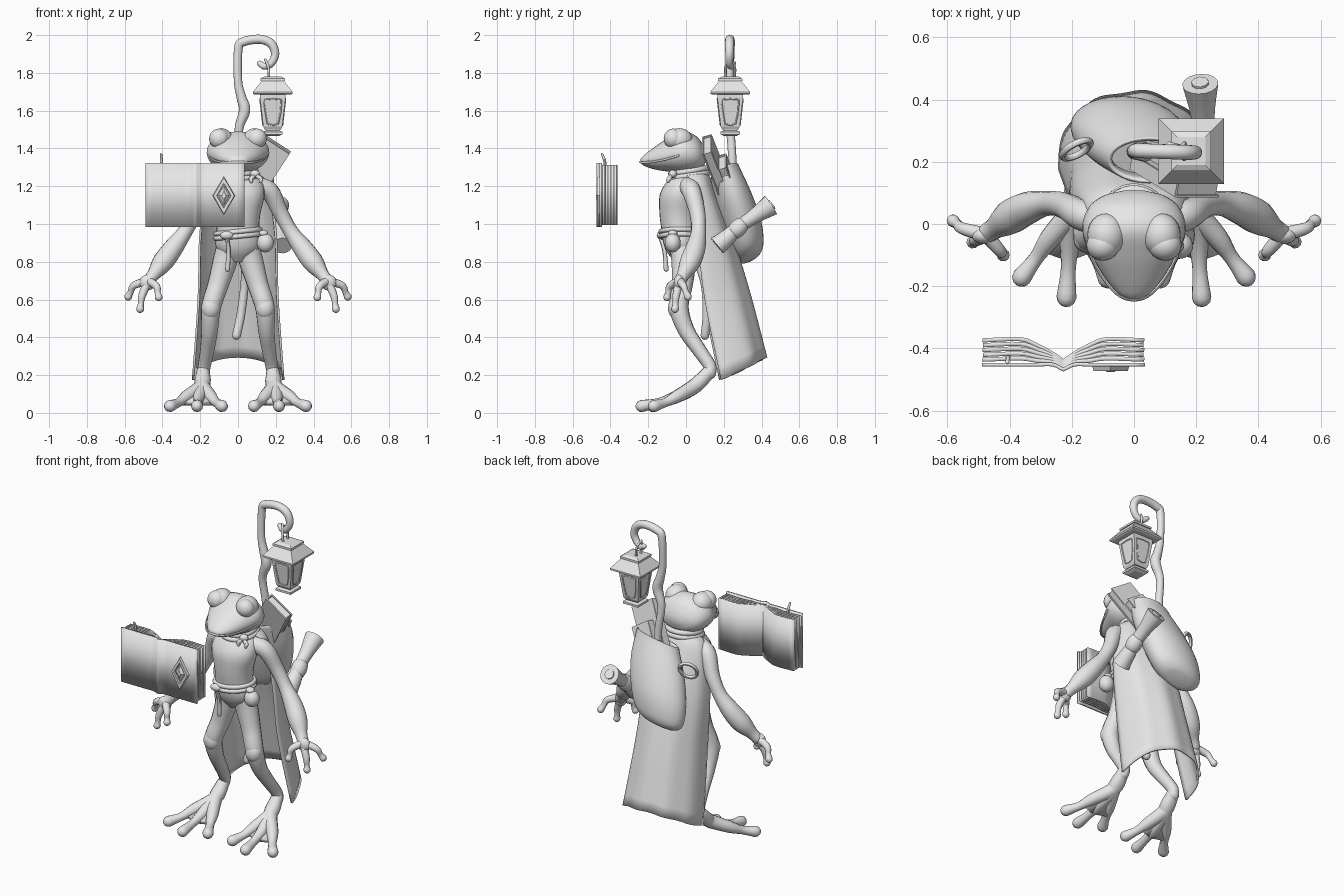
import bpy, bmesh, math
from mathutils import Vector, Matrix, Euler

cube = bpy.data.objects.get("Cube")
if cube:
    bpy.data.objects.remove(cube, do_unlink=True)

clay = bpy.data.materials.new("plain_grey")
clay.use_nodes = True
clay.diffuse_color = (0.8, 0.8, 0.8, 1)
clay.node_tree.nodes["Principled BSDF"].inputs["Base Color"].default_value = (0.8, 0.8, 0.8, 1)


def finish(name, bm, smooth=True):
    bmesh.ops.recalc_face_normals(bm, faces=bm.faces)
    me = bpy.data.meshes.new(name)
    bm.to_mesh(me)
    bm.free()
    me.materials.append(clay)
    ob = bpy.data.objects.new(name, me)
    bpy.context.collection.objects.link(ob)
    if smooth:
        bpy.ops.object.select_all(action='DESELECT')
        ob.select_set(True)
        bpy.context.view_layer.objects.active = ob
        bpy.ops.object.shade_smooth_by_angle(angle=math.radians(45))
    return ob


def spline(rows, steps=5):
    """Smooth curve through rows of any length."""
    rows = [Vector(r) for r in rows]
    p = [rows[0] * 2 - rows[1]] + rows + [rows[-1] * 2 - rows[-2]]
    out = []
    for a, b, c, d in zip(p, p[1:], p[2:], p[3:]):
        for i in range(steps):
            t = i / steps
            out.append((b * 2 + (c - a) * t + (a * 2 - b * 5 + c * 4 - d) * t * t
                        + (b * 3 - a - c * 3 + d) * t ** 3) / 2)
    return out + [rows[-1]]


def skin(name, rings, closed=True, caps=True, smooth=True):
    bm = bmesh.new()
    vs = [[bm.verts.new(p) for p in ring] for ring in rings]
    n = len(vs[0])
    for a, b in zip(vs, vs[1:]):
        for i in range(n if closed else n - 1):
            j = (i + 1) % n
            bm.faces.new((a[i], a[j], b[j], b[i]))
    if caps and closed:
        bm.faces.new(vs[0])
        bm.faces.new(vs[-1])
    return finish(name, bm, smooth)


def tube(name, pts, sides=14, steps=5, round_ends=True):
    """Tube through (x, y, z, radius) points."""
    path = [(Vector(p[:3]), max(p[3], 0.002)) for p in spline(pts, steps)]
    if round_ends:
        d0 = (path[0][0] - path[1][0]).normalized()
        d1 = (path[-1][0] - path[-2][0]).normalized()
        angs = [math.radians(a) for a in (30, 60, 82)]
        (s, rs), (e, re) = path[0], path[-1]
        path = ([(s + d0 * rs * math.sin(a), rs * math.cos(a)) for a in reversed(angs)] + path
                + [(e + d1 * re * math.sin(a), re * math.cos(a)) for a in angs])
    rings, u = [], None
    for i, (p, r) in enumerate(path):
        t = (path[min(i + 1, len(path) - 1)][0] - path[max(i - 1, 0)][0]).normalized()
        u = (t.orthogonal() if u is None else u - t * u.dot(t)).normalized()
        v = t.cross(u)
        rings.append([p + (u * math.cos(k * math.tau / sides) + v * math.sin(k * math.tau / sides)) * r
                      for k in range(sides)])
    return skin(name, rings)


def ball(name, loc, size, rot=(0, 0, 0)):
    bm = bmesh.new()
    m = Matrix.LocRotScale(Vector(loc), Euler(rot), Vector(size))
    bmesh.ops.create_uvsphere(bm, u_segments=24, v_segments=14, radius=1, matrix=m)
    return finish(name, bm)


def box(name, loc, size, rot=(0, 0, 0)):
    bm = bmesh.new()
    bmesh.ops.create_cube(bm, size=1, matrix=Matrix.LocRotScale(Vector(loc), Euler(rot), Vector(size)))
    return finish(name, bm, False)


def ellipse(c, a, b, n=28):
    c, a, b = Vector(c), Vector(a), Vector(b)
    return [c + a * math.cos(k * math.tau / n) + b * math.sin(k * math.tau / n) for k in range(n)]


# Torso and hips: rows of z, half width, centre y, half depth
torso = [(.8, .045, -.02, .04), (.85, .1, -.025, .075), (.9, .122, -.03, .09), (.97, .113, -.035, .095),
         (1.05, .118, -.04, .1), (1.15, .14, -.035, .105), (1.22, .13, -.01, .095), (1.28, .085, .02, .07),
         (1.34, .07, .02, .06)]
skin("torso", [ellipse((0, y, z), (hx, 0, 0), (0, hy, 0)) for z, hx, y, hy in spline(torso)])

# Head: rows of y, half width, bottom z, top z
head = [(-.24, .02, 1.322, 1.345), (-.222, .052, 1.308, 1.365), (-.17, .095, 1.29, 1.405),
        (-.1, .135, 1.278, 1.452), (-.02, .166, 1.268, 1.49), (.05, .148, 1.275, 1.468),
        (.09, .1, 1.3, 1.42), (.107, .035, 1.34, 1.38)]
skin("head", [ellipse((0, y, (lo + hi) / 2), (hx, 0, 0), (0, 0, (hi - lo) / 2))
              for y, hx, lo, hi in spline(head)])
lip = [(.158, -.04, 1.362), (.132, -.115, 1.341), (.09, -.185, 1.328), (.045, -.23, 1.326)]
lip = lip + [(0, -.243, 1.328)] + [(-x, y, z) for x, y, z in reversed(lip)]
tube("mouth_line", [(*p, .006) for p in lip], 8)

# Arms, legs, hands, feet and eyes on both sides
for s, side in ((1, "left"), (-1, "right")):
    def limb(name, pts, sides=14):
        tube(f"{side}_{name}", [(s * x, y, z, r) for x, y, z, r in pts], sides)

    ball(f"{side}_eye_socket", (s * .088, -.035, 1.445), (.062, .07, .062))
    ball(f"{side}_eye", (s * .1, -.068, 1.452), (.053, .05, .053))
    limb("arm", [(.1, .01, 1.2, .05), (.17, .03, 1.17, .05), (.225, .06, 1.06, .042), (.28, .066, .96, .04),
                 (.345, .05, .87, .053), (.4, .02, .795, .055), (.445, -.012, .735, .036), (.472, -.03, .7, .032)])
    ball(f"{side}_palm", (s * .48, -.037, .69), (.042, .028, .042), (0, s * -.6, 0))
    for i, ((kx, ky, kz), (tx, ty, tz)) in enumerate((((.432, -.085, .67), (.42, -.1, .612)),
                                                      ((.508, -.052, .62), (.518, -.058, .55)),
                                                      ((.55, -.015, .675), (.581, .01, .615)))):
        limb(f"finger_{i + 1}", [(.475, -.035, .7, .024), (kx, ky, kz, .02),
                                 (kx * .4 + tx * .6, ky * .4 + ty * .6, kz * .4 + tz * .6, .016),
                                 (tx, ty, tz, .021)], 10)
    limb("leg", [(.05, -.02, .88, .065), (.07, -.012, .8, .065), (.105, -.02, .68, .056), (.142, -.038, .56, .052),
                 (.15, 0, .44, .044), (.162, .065, .34, .038), (.178, .125, .25, .034), (.185, .125, .21, .034)])
    ball(f"{side}_kneecap", (s * .144, -.05, .555), (.05, .045, .06))
    for i, (tx, ty) in enumerate(((.36, -.17), (.217, -.235), (.085, -.175))):
        mx = .195 + (tx - .195) * .45
        limb(f"toe_{i + 1}", [(.185, .12, .215, .036), (.19, .05, .145, .04), (mx, -.045, .088, .034),
                              ((mx + tx) / 2, (ty - .05) / 2, .055, .024), (tx, ty, .036, .032)], 12)
    bm = bmesh.new()
    web = [bm.verts.new((s * x, y, z)) for x, y, z in
           ((.19, .08, .16), (.295, -.09, .062), (.21, -.12, .062), (.13, -.09, .062))]
    for a, b in ((1, 2), (2, 3)):
        bm.faces.new((web[0], web[a], web[b]))
    finish(f"{side}_foot_web", bm).modifiers.new("thickness", 'SOLIDIFY').thickness = .025

# Open cape: rows of front z, back z, half width, front y, back y
cape_rows = [(1.27, 1.29, .1, 0, .1), (1.2, 1.22, .165, .035, .14), (.95, .97, .205, .055, .235),
             (.6, .65, .215, .095, .335), (.175, .295, .245, .18, .428)]
rings = []
for j, (zf, zb, hw, yf, yb) in enumerate(spline(cape_rows, 6)):
    ring = []
    for k in range(41):
        a = math.radians(-90 + k * 4.5)
        c = math.cos(a)
        fold = .005 * j / 24 * math.sin(a * 9)
        ring.append((hw * math.sin(a) * (1 + fold), yf + (yb - yf) * c ** .85 + fold, zf + (zb - zf) * c))
    rings.append(ring)
cape = skin("cape", rings, closed=False)
cape.modifiers.new("thickness", 'SOLIDIFY').thickness = .012

# Neck scarf, knot and belt
for i, (z, r) in enumerate(((1.255, .1), (1.28, .094))):
    tube(f"scarf_{i + 1}", [(*p, .016) for p in ellipse((0, .015, z), (r, 0, 0), (0, r, .015), 16)
                            + [Vector((r, .015, z))]], 10, 3)
ball("scarf_knot", (.09, -.07, 1.265), (.026, .022, .022))
for i, dx in enumerate((.03, -.02)):
    tube(f"scarf_end_{i + 1}", [(.09, -.075, 1.26, .009), (.09 + dx, -.09, 1.24, .013),
                                (.09 + dx, -.095, 1.225, .009)], 8)
for i, z in enumerate((.935, .96)):
    tube(f"belt_{i + 1}", [(*p, .013) for p in ellipse((0, -.033, z), (.118, 0, .012), (0, .1, 0), 16)
                           + [Vector((.118, -.033, z + .012))]], 10, 3)
ball("belt_knot", (-.06, -.135, .94), (.035, .02, .022))
tube("belt_end", [(-.06, -.14, .94, .01), (-.05, -.115, .86, .011), (-.055, -.105, .76, .013)], 8)
ball("belt_pouch", (.145, -.07, .9), (.045, .042, .05))
ball("pouch_neck", (.135, -.07, .95), (.025, .025, .018))
tube("hanging_strap", [(.04, .05, .83, .02), (.035, .1, .68, .022), (.015, .11, .52, .023), (-.008, .1, .41, .023)])

# Pack on the back: rows of centre x, y, z, half width, half depth
pack = [(-.045, .345, .815, .03, .02), (-.044, .34, .825, .11, .06), (-.04, .328, .87, .165, .09),
        (-.02, .3, .98, .19, .105), (.015, .255, 1.12, .185, .1), (.045, .212, 1.25, .15, .085),
        (.05, .205, 1.28, .14, .078), (.048, .208, 1.265, .125, .065), (.04, .22, 1.2, .12, .065)]
across, out = Vector((.95, 0, .2)), Vector((0, .92, .42))
skin("back_pack", [ellipse((x, y, z), across * a, out * b) for x, y, z, a, b in spline(pack)])
tube("pack_ring", [(*p, .011) for p in ellipse((-.185, .24, 1.15), (.045, .02, 0), (0, .02, .05), 12)
                   + [Vector((-.14, .26, 1.15))]], 8, 3)
tilt = (.32, math.radians(33), 0)
for i, (dx, dy, w, h) in enumerate(((0, 0, .165, .28), (-.02, .065, .13, .2))):
    base = Vector((.135 + dx, .155 + dy, 1.31 - .06 * i))
    turn = Euler(tilt).to_matrix()
    box(f"packed_book_{i + 1}_pages", base, (w - .015, .04, h - .015), tilt)
    for k in (-1, 1):
        box(f"packed_book_{i + 1}_cover_{k}", base + turn @ Vector((0, k * .023, 0)), (w, .007, h), tilt)
    box(f"packed_book_{i + 1}_spine", base + turn @ Vector((-w / 2, 0, 0)), (.008, .05, h), tilt)

# Rolled scroll with flared ends and a tie
tube("scroll", [(.235, .165, .885, .052), (.232, .22, .93, .044), (.226, .28, .985, .036), (.22, .36, 1.04, .04),
                (.213, .45, 1.1, .058)], 16, 4, False)
tube("scroll_tie", [(.23, .265, .968, .046), (.228, .285, .988, .046)], 14, 2)
tube("scroll_core", [(.215, .43, 1.085, .03), (.212, .457, 1.105, .028)], 10, 2, False)

# Hooked walking staff
tube("staff", [(.03, .25, 1.15, .022), (.02, .245, 1.35, .022), (.005, .235, 1.5, .023), (.035, .23, 1.6, .03),
               (.018, .23, 1.67, .026), (0, .23, 1.76, .022), (.002, .235, 1.93, .023), (.03, .235, 1.965, .024),
               (.115, .232, 1.978, .024), (.175, .23, 1.955, .024), (.197, .23, 1.9, .022), (.175, .23, 1.85, .02),
               (.14, .24, 1.835, .018), (.115, .25, 1.85, .015)])

# Lantern: square sections of z and half width
LX, LY = .184, .234


def square_loft(name, rows):
    return skin(name, [[(LX + h * a, LY + h * b, z) for a, b in ((1, 1), (-1, 1), (-1, -1), (1, -1))]
                       for z, h in rows], smooth=False)


square_loft("lantern_roof", [(1.685, .095), (1.69, .105), (1.7, .105), (1.758, .058), (1.758, .064), (1.77, .064),
                             (1.78, .045)])
square_loft("lantern_body", [(1.5, .042), (1.515, .05), (1.67, .068), (1.69, .068)])
square_loft("lantern_base", [(1.465, .03), (1.475, .052), (1.488, .052), (1.495, .035), (1.505, .035)])
for q in range(4):
    turn = Matrix.Translation((LX, LY, 0)) @ Matrix.Rotation(q * math.pi / 2, 4, 'Z')
    frame = [(-.028, 1.53), (.028, 1.53), (.045, 1.64), (.034, 1.66), (-.034, 1.66), (-.045, 1.64)]
    loop = [turn @ Vector((x, -.0505 - (z - 1.515) * .116, z)) for x, z in frame]
    tube(f"lantern_window_frame_{q + 1}", [(*p, .004) for p in loop + loop[:1]], 6, 2)
for k in (-1, 1):
    tube(f"lantern_hanger_{k}", [(LX - .02, LY + k * .022, 1.77, .007), (.16, LY + k * .024, 1.83, .007),
                                 (.145, LY, 1.87, .007)], 8)

# Open book floating in front: stacked curved sheets and a cover
SPINE, HALF = -.227, .262


def sheet(name, lift, thick, half, z0, z1):
    flat = -.452 + lift
    rows = [(-half, flat), (-.14, flat + .004 * (lift > 0)), (-.085, flat - lift * .2), (-.035, -.452 + lift * .45),
            (0, -.468 + lift * .35)]
    prof = spline(rows, 4)
    prof = [(x, y) for x, y in prof] + [(-x, y) for x, y in reversed(prof[:-1])]
    ob = skin(name, [[(SPINE + x, y, z) for x, y in prof] for z in (z0, z1)], closed=False)
    m = ob.modifiers.new("thickness", 'SOLIDIFY')
    m.thickness, m.offset = thick, 0


sheet("book_cover", 0, .012, HALF, .985, 1.322)
for i in range(5):
    sheet(f"book_pages_{i + 1}", .016 + i * .0155, .0135, HALF - .002 - .002 * (i % 2), .995, 1.312)
tube("bookmark", [(-.405, -.43, 1.25, .008), (-.405, -.43, 1.33, .008), (-.407, -.445, 1.37, .006)], 8)

# Diamond emblem on the cover
EX, EZ = -.075, 1.15
rings = [[(EX + a * w, y, EZ + b * h) for a, b in ((1, 0), (0, 1), (-1, 0), (0, -1))]
         for w, h, y in ((.06, .102, -.455), (.055, .096, -.472), (.038, .066, -.472), (.036, .062, -.462),
                         (.03, .052, -.462), (.012, .022, -.476))]
skin("book_emblem", rings, smooth=False)
